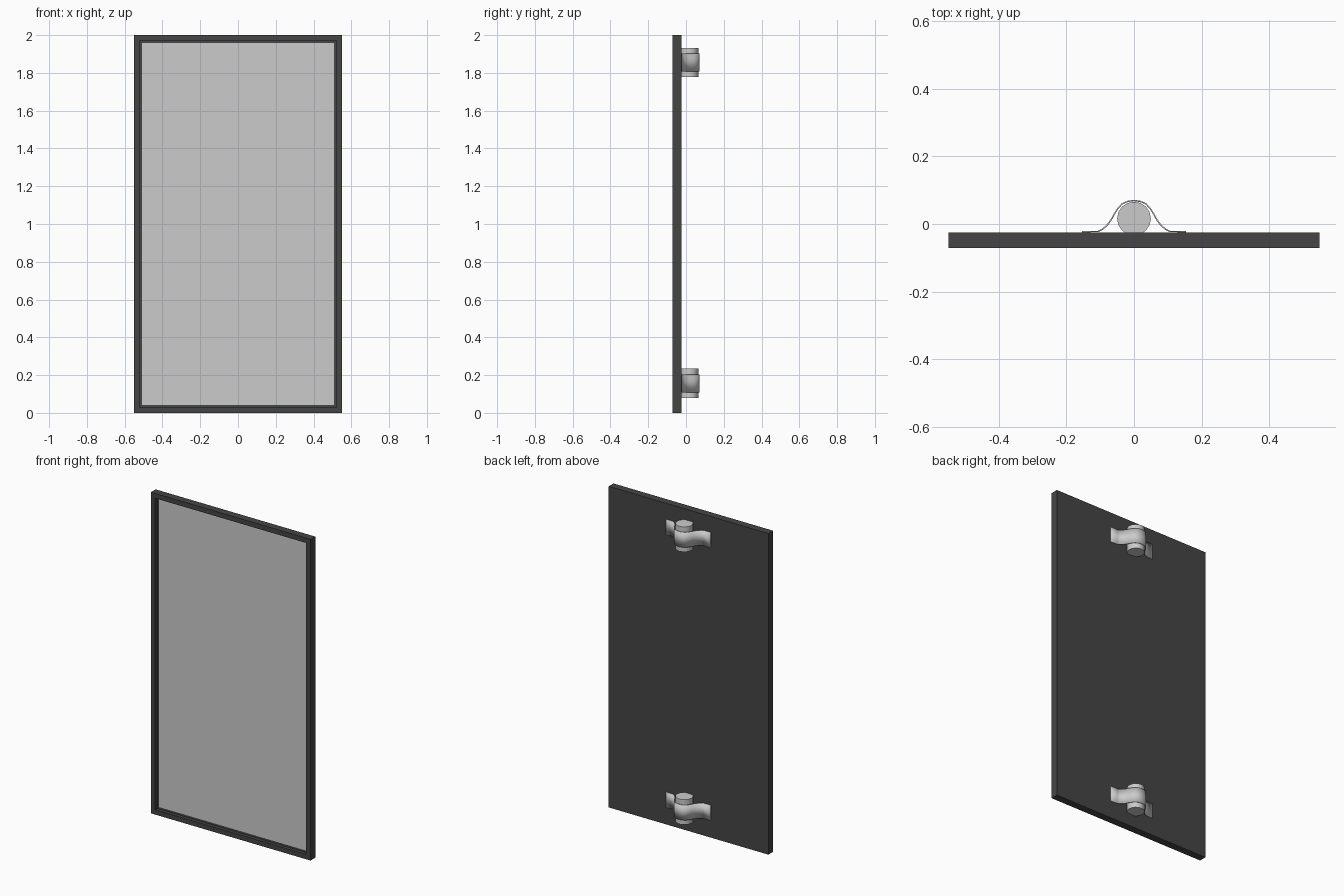
import bpy, bmesh

if "Cube" in bpy.data.objects:
    bpy.data.objects.remove(bpy.data.objects["Cube"])

dark = bpy.data.materials.new("dark_frame")
dark.diffuse_color = (0.06, 0.06, 0.06, 1)
dark.use_nodes = True
dark.node_tree.nodes["Principled BSDF"].inputs["Base Color"].default_value = dark.diffuse_color

W, H = 0.55, 2.0              # half width, height
Y0, Y1 = -0.0715, -0.025      # front and back of the board
BORDER, RECESS = 0.042, 0.022


def add_object(name, bm, mat=None):
    bmesh.ops.recalc_face_normals(bm, faces=bm.faces[:])
    me = bpy.data.meshes.new(name)
    bm.to_mesh(me)
    bm.free()
    ob = bpy.data.objects.new(name, me)
    bpy.context.collection.objects.link(ob)
    if mat:
        me.materials.append(mat)
    return ob


def smooth(ob, angle=0.7):
    bpy.ops.object.select_all(action='DESELECT')
    ob.select_set(True)
    bpy.context.view_layer.objects.active = ob
    bpy.ops.object.shade_smooth_by_angle(angle=angle)


# Backing board with raised border: box whose front face is inset and pushed in
bm = bmesh.new()
bmesh.ops.create_cube(bm, size=1)
for v in bm.verts:
    v.co.x *= 2 * W
    v.co.y = Y0 if v.co.y < 0 else Y1
    v.co.z = H if v.co.z > 0 else 0
front = min(bm.faces, key=lambda f: f.calc_center_median().y)
bmesh.ops.inset_region(bm, faces=[front], thickness=BORDER)
walls = bmesh.ops.inset_region(bm, faces=[front], thickness=0.0001)
for v in front.verts:
    v.co.y = Y0 + RECESS
add_object("board_frame", bm, dark)

# Sign face lying in the recess
bm = bmesh.new()
x, y = W - BORDER, Y0 + RECESS - 0.001
bm.faces.new([bm.verts.new(p) for p in (
    (-x, y, BORDER), (x, y, BORDER), (x, y, H - BORDER), (-x, y, H - BORDER))])
face = add_object("face_panel", bm)
if face.data.polygons[0].normal.y > 0:
    face.data.flip_normals()

# Centre line of one half of the clamp strap, from flange end to crown
HALF = [(-0.154, -0.023), (-0.107, -0.022), (-0.094, -0.016), (-0.080, -0.004),
        (-0.068, 0.012), (-0.058, 0.030), (-0.048, 0.046), (-0.036, 0.059),
        (-0.019, 0.067), (0.0, 0.0695)]
PROFILE = HALF + [(-px, py) for px, py in reversed(HALF[:-1])]


def clamp(label, zc):
    # Short post section
    bpy.ops.mesh.primitive_cylinder_add(vertices=16, radius=0.05, depth=0.156,
                                        location=(0, 0.016, zc))
    post = bpy.context.object
    post.name = label + "_post_stub"
    smooth(post)

    # Bent strap around the post
    bm = bmesh.new()
    rows = [[bm.verts.new((px, py, zc + dz)) for px, py in PROFILE]
            for dz in (-0.047, 0.047)]
    for i in range(len(PROFILE) - 1):
        bm.faces.new((rows[0][i], rows[0][i + 1], rows[1][i + 1], rows[1][i]))
    strap = add_object(label + "_clamp_strap", bm)
    sol = strap.modifiers.new("thickness", 'SOLIDIFY')
    sol.thickness = 0.004
    sol.offset = 0
    smooth(strap)


clamp("lower", 0.156)
clamp("upper", 1.855)
